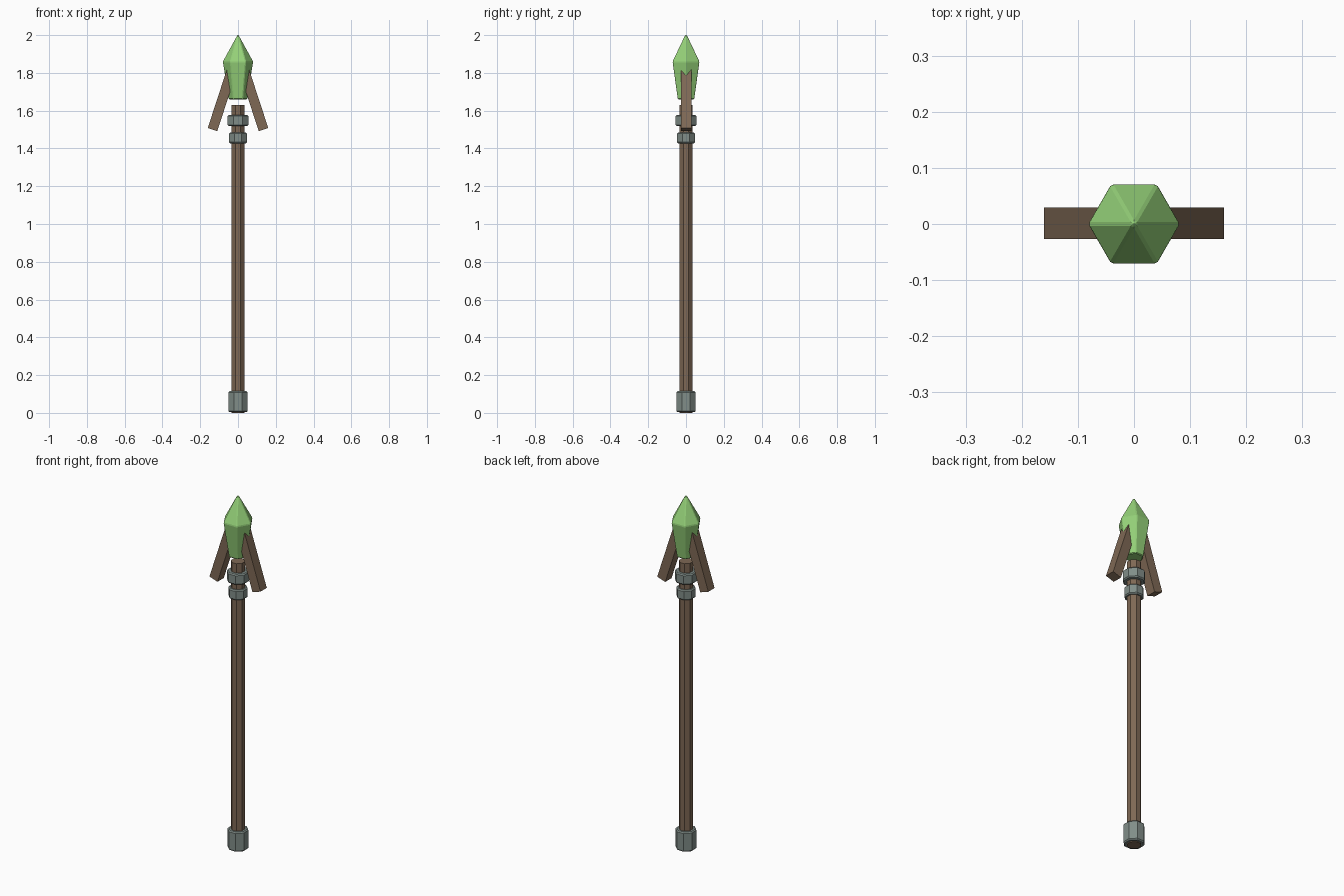
import bpy, bmesh, math
from mathutils import Vector

if "Cube" in bpy.data.objects:
    bpy.data.objects.remove(bpy.data.objects["Cube"])


def material(name, rgb):
    m = bpy.data.materials.new(name)
    m.diffuse_color = (*rgb, 1)
    m.use_nodes = True
    m.node_tree.nodes["Principled BSDF"].inputs["Base Color"].default_value = m.diffuse_color
    return m


WOOD = material("brown wood", (0.21, 0.14, 0.09))
IRON = material("grey iron", (0.22, 0.27, 0.25))
GEM = material("green crystal", (0.30, 0.64, 0.19))


def finish(name, bm, mat, bevel=0.0):
    bmesh.ops.recalc_face_normals(bm, faces=bm.faces)
    me = bpy.data.meshes.new(name)
    bm.to_mesh(me)
    bm.free()
    me.materials.append(mat)
    ob = bpy.data.objects.new(name, me)
    bpy.context.collection.objects.link(ob)
    if bevel:
        mod = ob.modifiers.new("Bevel", 'BEVEL')
        mod.width = bevel
        mod.segments = 1
        mod.limit_method = 'ANGLE'
        mod.angle_limit = math.radians(25)
    return ob


def lathe(name, profile, sides, mat, turn=0.0, bevel=0.0):
    """Faceted solid from (radius, z) pairs; a zero radius makes a tip."""
    bm = bmesh.new()
    rings = []
    for r, z in profile:
        if r == 0:
            rings.append([bm.verts.new((0, 0, z))] * sides)
        else:
            rings.append([bm.verts.new((r * math.cos(turn + math.tau * i / sides),
                                        r * math.sin(turn + math.tau * i / sides), z))
                          for i in range(sides)])
    for a, b in zip(rings, rings[1:]):
        for i in range(sides):
            j = (i + 1) % sides
            bm.faces.new(list(dict.fromkeys((a[i], a[j], b[j], b[i]))))
    for ring in (rings[0], rings[-1]):
        if ring[0] is not ring[1]:
            bm.faces.new(ring)
    return finish(name, bm, mat, bevel)


# Octagonal wooden shaft
EIGHTH = math.pi / 8
lathe("shaft", [(0.0375, 0), (0.0375, 1.63)], 8, WOOD, EIGHTH)

# Iron bands and foot cap, chamfered at both rims
for name, r, z0, z1 in (("foot_cap", 0.055, 0.004, 0.115),
                        ("lower_band", 0.051, 1.427, 1.484),
                        ("upper_band", 0.059, 1.518, 1.577)):
    c = 0.006
    lathe(name, [(r - c, z0), (r, z0 + c), (r, z1 - c), (r - c, z1)], 8, IRON, EIGHTH)

# Six-sided crystal head
lathe("crystal", [(0.05, 1.66), (0.082, 1.86), (0.006, 1.998), (0, 2.0)], 6, GEM, 0, 0.004)

# Splayed wooden prongs gripping the crystal
for side, name in ((-1, "left_prong"), (1, "right_prong")):
    axis = Vector((-0.311 * side, 0, 0.95))
    across = Vector((0.95 * side, 0, 0.311))
    start = Vector((0.135 * side, 0.001, 1.5))
    bm = bmesh.new()
    bmesh.ops.create_cube(bm, size=1)
    for v in bm.verts:
        x, y, z = v.co
        v.co = start + across * x * 0.053 + Vector((0, y * 0.056, 0)) + axis * (z + 0.5) * 0.335
    finish(name, bm, WOOD)
